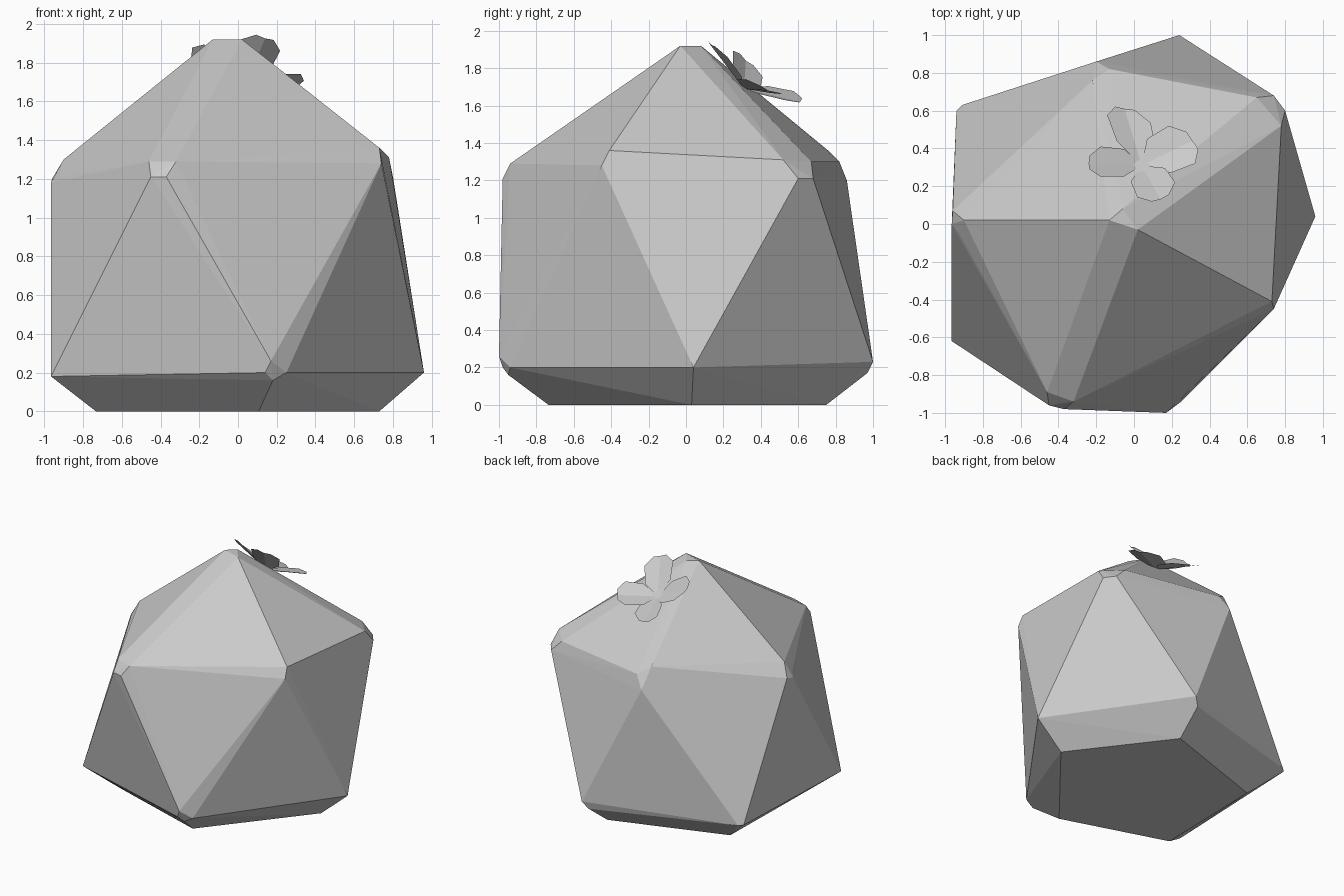
import bpy
import bmesh
from mathutils import Vector

if "Cube" in bpy.data.objects:
    bpy.data.objects.remove(bpy.data.objects["Cube"], do_unlink=True)


def make_material(name, colour):
    mat = bpy.data.materials.new(name)
    mat.use_nodes = True
    mat.diffuse_color = colour
    mat.node_tree.nodes["Principled BSDF"].inputs["Base Color"].default_value = colour
    return mat


def add_object(name, bm, mat):
    mesh = bpy.data.meshes.new(name)
    bm.to_mesh(mesh)
    bm.free()
    mesh.materials.append(mat)
    obj = bpy.data.objects.new(name, mesh)
    bpy.context.collection.objects.link(obj)
    return obj


stone = make_material("pale grey", (0.6, 0.6, 0.6, 1))

# Chipped corners of the twenty-sided body
corners = {
    "apex": [(.02, -.03, 1.92), (-.13, .02, 1.92), (-.06, .08, 1.92)],
    "upper_front": [(-.46, -.89, 1.29), (-.32, -.94, 1.29), (-.37, -.98, 1.21), (-.45, -.96, 1.21)],
    "upper_right": [(-.9, .02, 1.3), (-.965, 0, 1.18), (-.96, .07, 1.2), (-.925, -.05, 1.21)],
    "upper_left_front": [(.73, -.41, 1.36), (.68, -.45, 1.33), (.74, -.45, 1.28)],
    "upper_left_back": [(.65, .67, 1.3), (.74, .68, 1.21), (.8, .6, 1.21), (.78, .52, 1.31)],
    "upper_back": [(-.13, .82, 1.3), (-.2, .86, 1.2), (-.22, .76, 1.36)],
    "lower_front": [(.14, -.98, .2), (.25, -.94, .2), (.17, -1, .26), (.18, -.95, .16)],
    "lower_left": [(.96, .04, .2)],
    "lower_back": [(.24, 1, .23), (.2, .97, .17)],
    "lower_right_back": [(-.94, .6, .2), (-.91, .63, .2)],
    "lower_right_front": [(-.965, -.62, .18)],
}

# Faceted body: hull of the corners, closed by a smaller flat base
bm = bmesh.new()
for name, points in corners.items():
    for point in points:
        bm.verts.new(point)
    if name.startswith("lower"):
        x, y, z = points[0]
        bm.verts.new((x * .76, y * .75, 0))
hull = bmesh.ops.convex_hull(bm, input=bm.verts)
unused = {g for g in hull["geom_interior"] + hull["geom_unused"]
          if isinstance(g, bmesh.types.BMVert)}
bmesh.ops.delete(bm, geom=list(unused), context="VERTS")
bmesh.ops.dissolve_limit(bm, angle_limit=.03, verts=bm.verts, edges=bm.edges)
bmesh.ops.recalc_face_normals(bm, faces=bm.faces)
add_object("faceted_body", bm, stone)

# Folded petals: each has a direction along its rib and one across it
centre = Vector((.04, .31, 1.69))
outline = [(.35, .9), (.8, 1), (1, .45)]
petals = {
    "back_petal": ((-.09, .3, -.07), (.115, -.02, -.025)),
    "left_petal": ((.27, .13, -.01), (.07, -.1, .04)),
    "front_petal": ((.1, -.18, .235), (-.1, -.04, .03)),
    "right_petal": ((-.28, .01, .15), (0, .08, -.07)),
}
for name, (along, across) in petals.items():
    along, across = Vector(along), Vector(across)
    normal = along.cross(across).normalized()
    if normal.z < 0:
        normal = -normal
    bm = bmesh.new()
    base = bm.verts.new(centre)
    tip = bm.verts.new(centre + along)
    for side in (-1, 1):
        edge = [bm.verts.new(centre + along * a + across * side * w + normal * .02 * w)
                for a, w in outline]
        face = bm.faces.new([base] + edge + [tip])
        face.normal_update()
        if face.normal.dot(normal) < 0:
            face.normal_flip()
    add_object(name, bm, stone)
